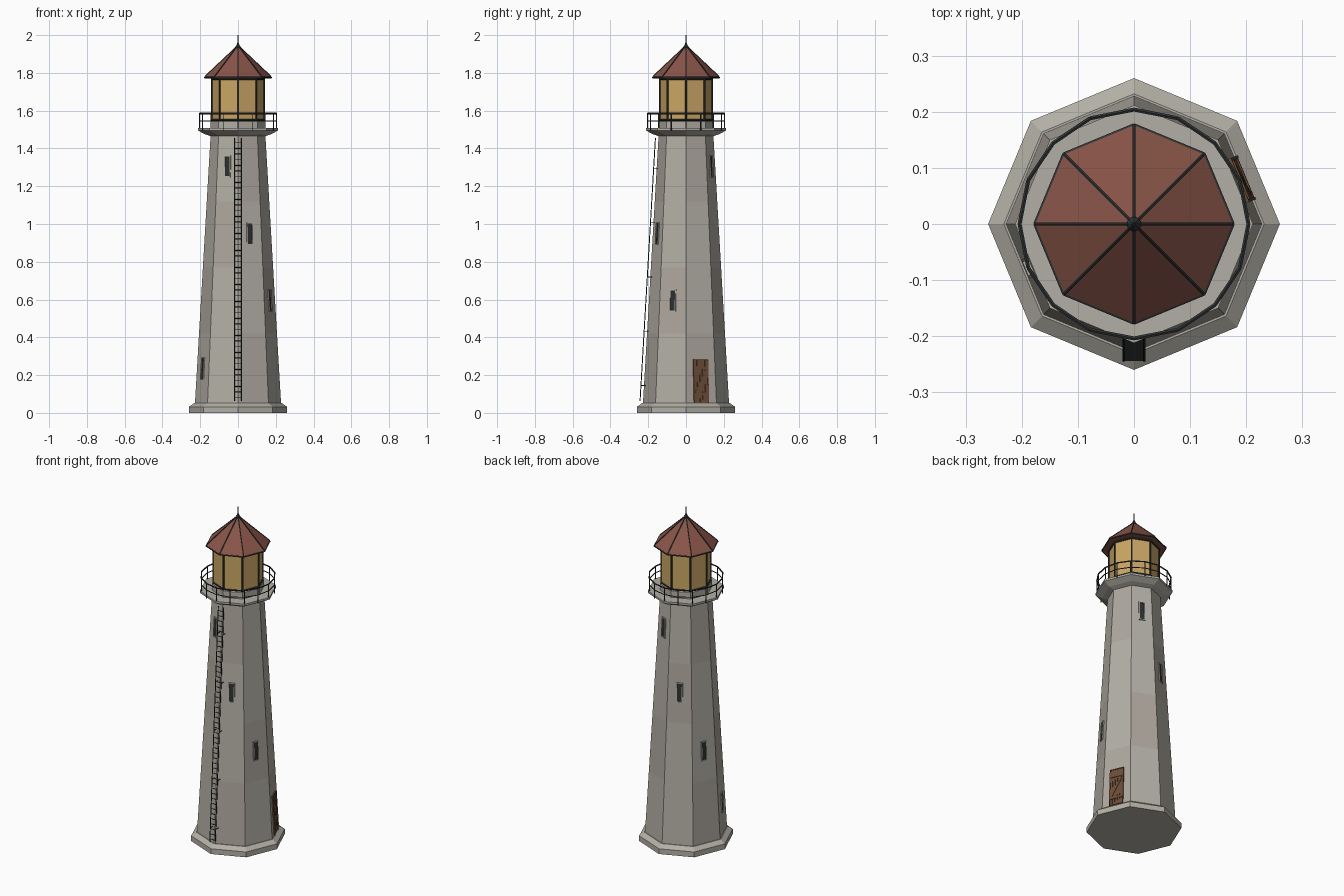
import bpy, bmesh, math
from mathutils import Matrix, Vector

if "Cube" in bpy.data.objects:
    bpy.data.objects.remove(bpy.data.objects["Cube"])

def mat(name, c):
    m = bpy.data.materials.new(name)
    m.diffuse_color = (*c, 1)
    m.use_nodes = True
    m.node_tree.nodes["Principled BSDF"].inputs["Base Color"].default_value = m.diffuse_color
    return m

STONE = mat("stone", (0.45, 0.43, 0.38))
STONE2 = mat("stone_warm", (0.42, 0.385, 0.34))
IRON = mat("iron", (0.03, 0.035, 0.035))
GLASS = mat("amber_glass", (0.60, 0.38, 0.13))
ROOF = mat("roof_red", (0.25, 0.09, 0.065))
WOOD = mat("door_wood", (0.15, 0.075, 0.04))
PANE = mat("dark_pane", (0.025, 0.03, 0.03))
C8 = math.cos(math.pi / 8)

def finish(name, bm, *mats):
    bmesh.ops.recalc_face_normals(bm, faces=bm.faces)
    me = bpy.data.meshes.new(name)
    bm.to_mesh(me)
    bm.free()
    for m in mats:
        me.materials.append(m)
    ob = bpy.data.objects.new(name, me)
    bpy.context.collection.objects.link(ob)
    return ob

def polar(r, deg, z):
    a = math.radians(deg)
    return Vector((r * math.cos(a), r * math.sin(a), z))

def lathe(name, profile, m, n=8, m2=None):
    """Stack of n-sided rings, capped at both ends."""
    bm = bmesh.new()
    rings = [[bm.verts.new(polar(r, 360 * i / n, z)) for i in range(n)] for r, z in profile]
    for k, (a, b) in enumerate(zip(rings, rings[1:])):
        for i in range(n):
            f = bm.faces.new((a[i], a[(i + 1) % n], b[(i + 1) % n], b[i]))
            if m2 and (i * 2 + k) % 3 == 0:
                f.material_index = 1
    bm.faces.new(rings[0][::-1])
    bm.faces.new(rings[-1])
    return finish(name, bm, *([m, m2] if m2 else [m]))

def bar(bm, a, b, r=0.003, seg=6):
    a, b = Vector(a), Vector(b)
    d = b - a
    M = Matrix.Translation((a + b) / 2) @ d.to_track_quat('Z', 'Y').to_matrix().to_4x4()
    bmesh.ops.create_cone(bm, cap_ends=True, segments=seg, radius1=r, radius2=r,
                          depth=d.length, matrix=M)

def box(bm, M, centre, size):
    bmesh.ops.create_cube(bm, size=1, matrix=M @ Matrix.Translation(centre) @ Matrix.Diagonal((*size, 1)))

def tower_r(z):
    return 0.228 - 0.083 * (z - 0.05) / 1.42

def wall(deg, z):
    """Local frame on a wall face: x outward, y sideways, z up the slope."""
    tilt = -math.atan(0.083 / 1.42 * C8)
    return (Matrix.Translation(polar(tower_r(z) * C8, deg, z))
            @ Matrix.Rotation(math.radians(deg), 4, 'Z') @ Matrix.Rotation(tilt, 4, 'Y'))

# Masonry: plinth, tapered tower, gallery, lantern base
lathe("plinth", [(0.26, 0), (0.26, 0.032), (0.232, 0.052)], STONE)
lathe("tower", [(tower_r(z), z) for z in (0.05, 0.42, 0.77, 1.12, 1.48)], STONE, m2=STONE2)
lathe("gallery_deck", [(0.145, 1.465), (0.175, 1.475), (0.212, 1.495), (0.212, 1.507)], STONE)
lathe("lantern_base", [(0.145, 1.5), (0.145, 1.545), (0.138, 1.55)], STONE)

# Lantern room
lathe("lantern_glass", [(0.137, 1.548), (0.137, 1.775)], GLASS)
bm = bmesh.new()
for i in range(8):
    bar(bm, polar(0.138, 45 * i, 1.545), polar(0.138, 45 * i, 1.775), 0.005)
    for z in (1.552, 1.768):
        bar(bm, polar(0.138, 45 * i, z), polar(0.138, 45 * i + 45, z), 0.005)
finish("lantern_frame", bm, IRON)

# Roof, ribs, eave trim and finial
lathe("roof", [(0.176, 1.772), (0.176, 1.78), (0.008, 1.938)], ROOF)
bm = bmesh.new()
for i in range(8):
    bar(bm, polar(0.176, 45 * i, 1.78), polar(0.008, 45 * i, 1.938), 0.003)
    bar(bm, polar(0.176, 45 * i, 1.775), polar(0.176, 45 * i + 45, 1.775), 0.004)
finish("roof_ribs", bm, IRON)
lathe("finial", [(0.014, 1.925), (0.013, 1.94), (0.005, 1.953), (0.0035, 1.96), (0.002, 2.0)], IRON)

# Gallery railing
bm = bmesh.new()
N = 16
for i in range(N):
    a, b = 360 * i / N, 360 * (i + 1) / N
    bar(bm, polar(0.204, a, 1.495), polar(0.204, a, 1.585), 0.003)
    bar(bm, polar(0.204, a, 1.585), polar(0.204, b, 1.585), 0.004)
    bar(bm, polar(0.204, a, 1.545), polar(0.204, b, 1.545), 0.0028)
finish("railing", bm, IRON)

# Slit windows spiralling down the tower, one per wall face
frames, panes = bmesh.new(), bmesh.new()
for deg, z in ((-112.5, 1.305), (-67.5, 0.95), (-22.5, 0.595), (67.5, 1.305),
               (112.5, 0.95), (157.5, 0.595), (202.5, 0.235)):
    M = wall(deg, z)
    box(panes, M, (0, 0, 0), (0.004, 0.026, 0.104))
    for s in (-1, 1):
        box(frames, M, (0, s * 0.0155, 0), (0.012, 0.005, 0.116))
        box(frames, M, (0, 0, s * 0.0555), (0.012, 0.036, 0.005))
finish("window_frames", frames, STONE)
finish("window_panes", panes, PANE)

# Plank door with straps and brace
M = wall(22.5, 0.168)
bm = bmesh.new()
for i in range(5):
    box(bm, M, (0, (i - 2) * 0.0152, 0), (0.010, 0.0142, 0.226))
finish("door_planks", bm, WOOD)
bm = bmesh.new()
for s in (-1, 1):
    box(bm, M, (0, s * 0.040, 0), (0.014, 0.005, 0.234))
    box(bm, M, (0.005, 0, s * 0.07), (0.006, 0.074, 0.012))
box(bm, M, (0, 0, 0.115), (0.014, 0.084, 0.006))
box(bm, M @ Matrix.Rotation(math.radians(-27), 4, 'X'), (0.004, 0, 0), (0.005, 0.011, 0.135))
finish("door_frame_and_brace", bm, WOOD)
bm = bmesh.new()
box(bm, M, (0, 0, 0), (0.005, 0.078, 0.226))
finish("door_gaps", bm, PANE)

# Ladder up the front edge with wall brackets
def ladder_y(z):
    return -tower_r(z) - 0.016

bm = bmesh.new()
for s in (-1, 1):
    bar(bm, (s * 0.018, ladder_y(0.062), 0.062), (s * 0.018, ladder_y(1.455), 1.455), 0.0025)
    for k in range(5):
        z = 0.145 + 0.287 * k
        bar(bm, (s * 0.018, ladder_y(z), z), (s * 0.018, -tower_r(z) + 0.012, z), 0.002)
for k in range(46):
    z = 0.08 + k * 0.03
    bar(bm, (-0.018, ladder_y(z), z), (0.018, ladder_y(z), z), 0.002)
finish("ladder", bm, IRON)
